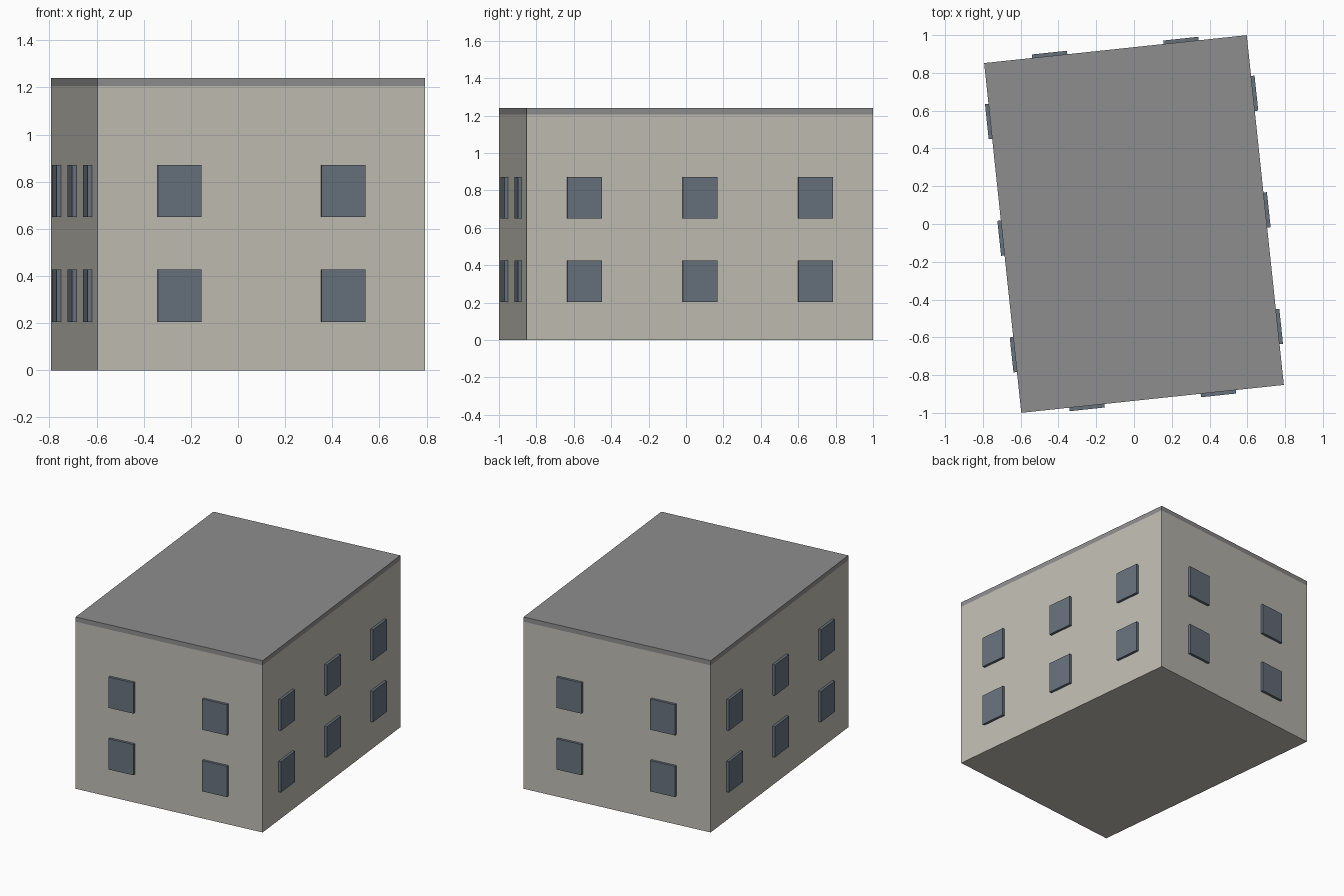
import bpy
from math import radians
from mathutils import Matrix

if "Cube" in bpy.data.objects:
    bpy.data.objects.remove(bpy.data.objects["Cube"])

W, D = 1.398, 1.862            # plan size before turning
WALL_H, TOP = 1.206, 1.24
TURN = Matrix.Rotation(radians(6.06), 4, 'Z')


def material(name, rgb):
    m = bpy.data.materials.new(name)
    m.diffuse_color = (*rgb, 1)
    m.use_nodes = True
    m.node_tree.nodes["Principled BSDF"].inputs["Base Color"].default_value = m.diffuse_color
    return m


wall = material("warm grey wall", (0.53, 0.51, 0.45))
roof = material("grey roof", (0.27, 0.27, 0.275))
glass = material("slate blue glass", (0.135, 0.17, 0.205))


def box(name, size, centre, mat):
    """Flat-faced box on the building's turned axes."""
    bpy.ops.mesh.primitive_cube_add(size=1)
    o = bpy.context.object
    o.name = name
    o.data.transform(TURN @ Matrix.Translation(centre) @ Matrix.Diagonal((*size, 1)))
    o.data.materials.append(mat)
    return o


# Main block and flat roof slab
box("walls", (W, D, WALL_H), (0, 0, WALL_H / 2), wall)
box("roof_slab", (W, D, TOP - WALL_H), (0, 0, (TOP + WALL_H) / 2), roof)

# Two storeys of window panels, half sunk into each wall
PANE, HIGH, THICK = 0.1865, 0.222, 0.037
for floor, z in enumerate((0.3155, 0.7605), 1):
    for side, s in (("front", -1), ("back", 1)):
        for i in (-1, 1):
            box(f"{side}_window_{floor}", (PANE, THICK, HIGH), (i * W / 4, s * D / 2, z), glass)
    for side, s in (("left", -1), ("right", 1)):
        for i in (-1, 0, 1):
            box(f"{side}_window_{floor}", (THICK, PANE, HIGH), (s * W / 2, i * D / 3, z), glass)
